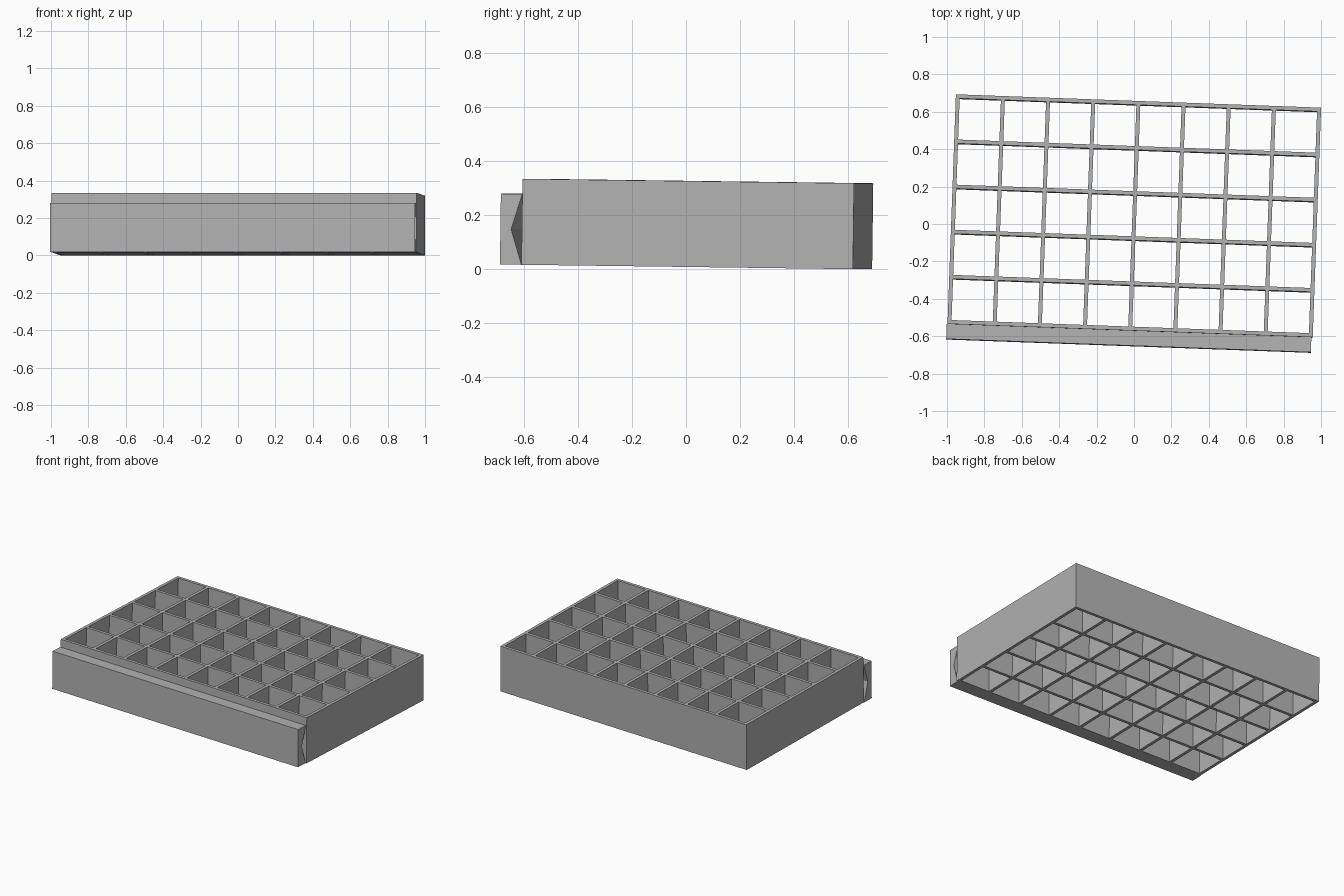
import bpy, bmesh
from mathutils import Matrix, Vector

if "Cube" in bpy.data.objects:
    bpy.data.objects.remove(bpy.data.objects["Cube"], do_unlink=True)

COLS, ROWS, WALL = 8, 5, 0.021
WIDTH, DEPTH, HEIGHT = 1.954, 1.228, 0.318
RAIL_DEPTH, RAIL_HEIGHT = 0.08, 0.262
BACK = (DEPTH + RAIL_DEPTH) / 2
FRONT = BACK - DEPTH

# Whole tray sits slightly turned and tipped, front edge raised
POSE = (Matrix.Translation((0, 0, 0.009)) @ Matrix.Rotation(-0.0365, 4, 'Z')
        @ Matrix.Rotation(-0.0132, 4, 'X'))

gray = bpy.data.materials.new("plain gray")
gray.use_nodes = True
color = (0.45, 0.45, 0.45, 1)
gray.diffuse_color = color
gray.node_tree.nodes["Principled BSDF"].inputs["Base Color"].default_value = color


def extrude_object(name, bm, offset):
    """Extrude flat faces into a closed solid and add it to the scene."""
    top = bmesh.ops.extrude_face_region(bm, geom=bm.faces[:], use_keep_orig=True)
    verts = [g for g in top["geom"] if isinstance(g, bmesh.types.BMVert)]
    bmesh.ops.translate(bm, verts=verts, vec=offset)
    bmesh.ops.recalc_face_normals(bm, faces=bm.faces[:])
    mesh = bpy.data.meshes.new(name)
    bm.to_mesh(mesh)
    bm.free()
    mesh.materials.append(gray)
    obj = bpy.data.objects.new(name, mesh)
    bpy.context.collection.objects.link(obj)
    obj.matrix_world = POSE
    return obj


def wall_lines(start, length, count):
    """Both edges of every wall along one direction."""
    pitch = (length - WALL) / count
    return [start + i * pitch + e for i in range(count + 1) for e in (0, WALL)]


# Divided tray: walls between open square cells
xs = wall_lines(-WIDTH / 2, WIDTH, COLS)
ys = wall_lines(FRONT, DEPTH, ROWS)
bm = bmesh.new()
grid = [[bm.verts.new((x, y, 0)) for y in ys] for x in xs]
for i in range(len(xs) - 1):
    for j in range(len(ys) - 1):
        if not (i % 2 and j % 2):
            bm.faces.new((grid[i][j], grid[i + 1][j],
                          grid[i + 1][j + 1], grid[i][j + 1]))
extrude_object("divided_tray", bm, Vector((0, 0, HEIGHT)))

# Front rail: lower strip with a V groove along its inner side
left = -WIDTH / 2 - 0.004
profile = [(FRONT - RAIL_DEPTH, 0), (FRONT, 0),
           (FRONT - RAIL_DEPTH / 2, RAIL_HEIGHT / 2),
           (FRONT, RAIL_HEIGHT), (FRONT - RAIL_DEPTH, RAIL_HEIGHT)]
bm = bmesh.new()
bm.faces.new([bm.verts.new((left, y, z)) for y, z in profile])
extrude_object("front_rail", bm, Vector((WIDTH - 0.003, 0, 0)))
